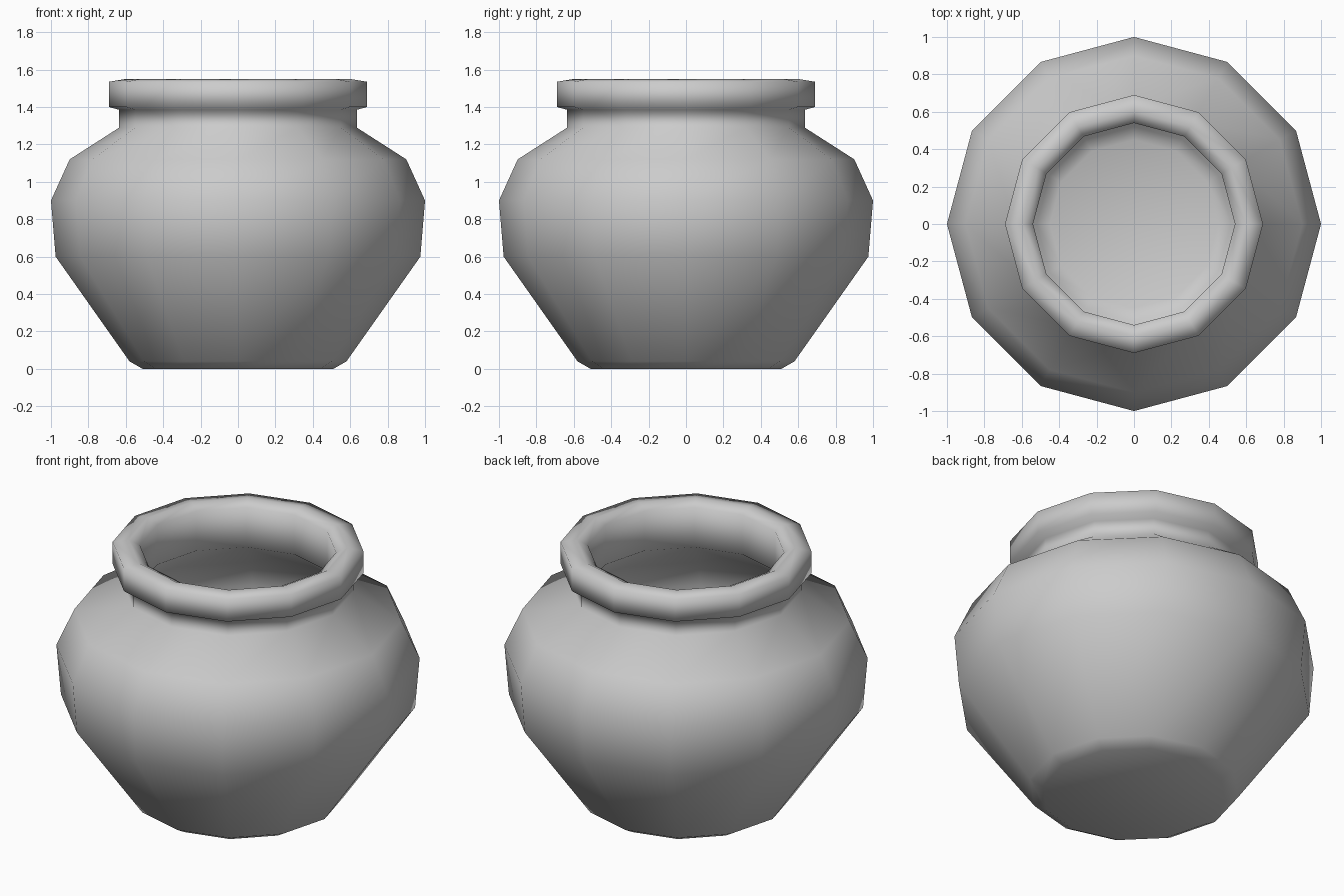
import bpy
import bmesh
from math import cos, sin, pi

cube = bpy.data.objects.get("Cube")
if cube:
    bpy.data.objects.remove(cube, do_unlink=True)

SIDES = 12

# Plain grey clay
clay = bpy.data.materials.new("grey clay")
clay.use_nodes = True
grey = (0.6, 0.6, 0.6, 1)
clay.diffuse_color = grey
clay.node_tree.nodes["Principled BSDF"].inputs["Base Color"].default_value = grey


def lathe(name, profile):
    """Revolve (radius, height) points about z, closing both ends with a flat cap."""
    bm = bmesh.new()
    rings = [[bm.verts.new((r * cos(2 * pi * i / SIDES), r * sin(2 * pi * i / SIDES), z))
              for i in range(SIDES)] for r, z in profile]
    for low, high in zip(rings, rings[1:]):
        for i in range(SIDES):
            j = (i + 1) % SIDES
            bm.faces.new((low[i], low[j], high[j], high[i]))
    bm.faces.new(rings[0][::-1])
    bm.faces.new(rings[-1])
    for face in bm.faces:
        face.smooth = True
    mesh = bpy.data.meshes.new(name)
    bm.to_mesh(mesh)
    bm.free()
    mesh.materials.append(clay)
    obj = bpy.data.objects.new(name, mesh)
    bpy.context.collection.objects.link(obj)
    return obj


# Outer wall from the base up, over the rim, then down the hollow inside
outer = [(0.51, 0), (0.58, 0.04), (0.975, 0.6), (1, 0.9), (0.9, 1.12), (0.635, 1.29)]
rim = [(0.635, 1.385), (0.69, 1.4), (0.69, 1.535), (0.6, 1.55), (0.54, 1.52)]
inner = [(0.54, 1.28), (0.82, 1.06), (0.91, 0.88), (0.88, 0.63), (0.52, 0.11), (0.45, 0.08)]
lathe("pot", outer + rim + inner)
